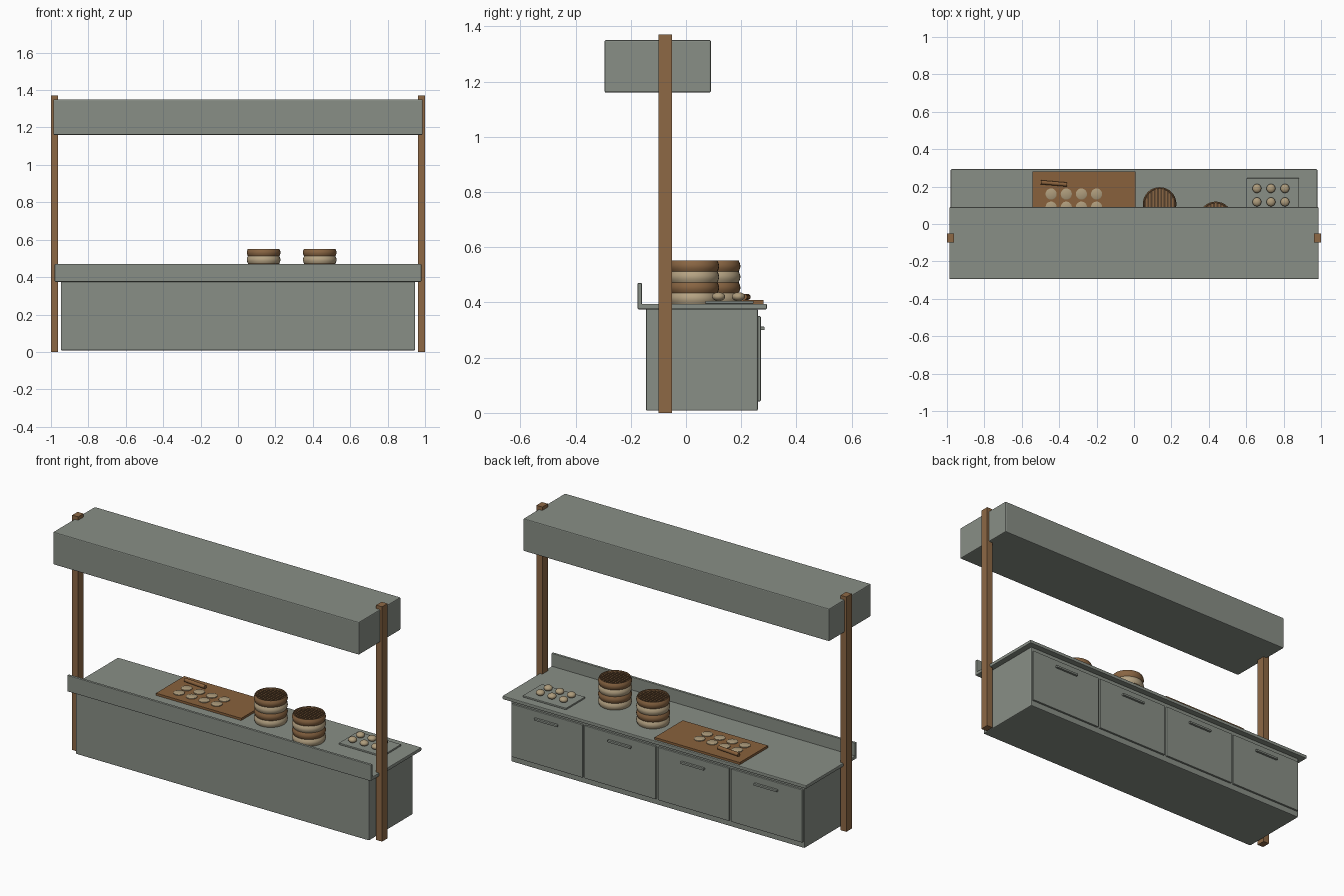
import bpy, bmesh, math
from mathutils import Matrix

if "Cube" in bpy.data.objects:
    bpy.data.objects.remove(bpy.data.objects["Cube"], do_unlink=True)


def material(name, r, g, b):
    m = bpy.data.materials.new(name)
    m.use_nodes = True
    m.diffuse_color = (r, g, b, 1)
    bsdf = next(n for n in m.node_tree.nodes if n.type == 'BSDF_PRINCIPLED')
    bsdf.inputs["Base Color"].default_value = (r, g, b, 1)
    return m


GREY = material("grey_metal", 0.25, 0.275, 0.24)
WOOD = material("post_wood", 0.27, 0.14, 0.06)
BOARD = material("board_wood", 0.25, 0.12, 0.045)
BROWN = material("basket_brown", 0.25, 0.13, 0.055)
CREAM = material("basket_cream", 0.47, 0.37, 0.23)
DOUGH = material("dough", 0.42, 0.33, 0.2)
DARK = material("dark_wood", 0.09, 0.05, 0.025)


def finish(bm, name, mats, smooth=False):
    bmesh.ops.recalc_face_normals(bm, faces=bm.faces)
    me = bpy.data.meshes.new(name)
    bm.to_mesh(me)
    bm.free()
    for m in mats:
        me.materials.append(m)
    ob = bpy.data.objects.new(name, me)
    bpy.context.collection.objects.link(ob)
    if smooth:
        bpy.ops.object.select_all(action='DESELECT')
        ob.select_set(True)
        bpy.context.view_layer.objects.active = ob
        bpy.ops.object.shade_smooth_by_angle(angle=math.radians(40))
    return ob


def box(name, x, y, z, mat, bevel=0.0):
    """Box from (min, max) ranges, with optional softened edges."""
    bm = bmesh.new()
    spans = [b - a for a, b in (x, y, z)]
    mids = [(a + b) / 2 for a, b in (x, y, z)]
    bmesh.ops.create_cube(bm, size=1, matrix=Matrix.Translation(mids) @ Matrix.Diagonal((*spans, 1)))
    ob = finish(bm, name, [mat])
    if bevel:
        mod = ob.modifiers.new("Bevel", 'BEVEL')
        mod.width, mod.segments = bevel, 2
    return ob


def lathe(name, profile, centre, mats, pick=None, steps=32):
    """Turn an (r, z) profile round a vertical axis; pick(z) chooses the colour."""
    bm = bmesh.new()
    verts = [bm.verts.new((r, 0, z)) for r, z in profile]
    edges = [bm.edges.new(p) for p in zip(verts, verts[1:])]
    bmesh.ops.spin(bm, geom=verts + edges, cent=(0, 0, 0), axis=(0, 0, 1),
                   angle=math.tau, steps=steps)
    bmesh.ops.remove_doubles(bm, verts=bm.verts, dist=0.0005)
    if pick:
        for f in bm.faces:
            f.material_index = pick(f.calc_center_median().z)
    bmesh.ops.translate(bm, verts=bm.verts, vec=centre)
    return finish(bm, name, mats, True)


# Counter: cabinet, worktop and upstand along the customer side
TOP = 0.395
box("cabinet", (-0.947, 0.947), (-0.145, 0.26), (0.008, 0.377), GREY, 0.005)
box("worktop", (-0.98, 0.98), (-0.175, 0.293), (0.375, TOP), GREY, 0.004)
box("upstand", (-0.98, 0.98), (-0.175, -0.16), (0.378, 0.47), GREY, 0.002)

# Cabinet doors with bar handles
for i in range(4):
    cx = (i - 1.5) * 0.473
    box(f"door_{i + 1}", (cx - 0.23, cx + 0.23), (0.255, 0.271), (0.042, 0.35), GREY, 0.003)
    box(f"handle_{i + 1}", (cx - 0.075, cx + 0.075), (0.27, 0.284), (0.3, 0.312), GREY, 0.002)

# Posts and canopy
for side, s in (("left", 1), ("right", -1)):
    box(f"{side}_post", sorted((s * 0.962, s)), (-0.1, -0.05), (0, 1.37), WOOD)
box("canopy", (-0.987, 0.987), (-0.295, 0.09), (1.16, 1.35), GREY, 0.005)

# Pastry board with rolled rounds and a rolling pin
BOARD_TOP = TOP + 0.013
box("pastry_board", (-0.543, 0.007), (0.02, 0.28), (TOP, BOARD_TOP), BOARD)
for row, y in enumerate((0.16, 0.09)):
    for col in range(4):
        lathe(f"dough_round_{row * 4 + col + 1}",
              [(0.03, 0), (0.03, 0.004), (0.026, 0.006), (0, 0.006)],
              (-0.443 + col * 0.081, y, BOARD_TOP), [DOUGH], steps=20)
pin = lathe("rolling_pin", [(0, -0.07), (0.011, -0.07), (0.011, 0.07), (0, 0.07)],
            (0, 0, 0), [BOARD], steps=16)
pin.rotation_euler = (0, math.pi / 2, math.radians(-5))
pin.location = (-0.428, 0.217, BOARD_TOP + 0.012)

# Stacked steamer baskets with slatted tops
R, TIER, TIERS = 0.09, 0.039, 4
for n, (cx, cy) in enumerate(((0.137, 0.107), (0.437, 0.03)), 1):
    profile = []
    for t in range(TIERS):
        for k in range(7):
            a = math.pi * k / 6
            profile.append((R - 0.006 + 0.006 * math.sin(a), (t + k / 6) * TIER))
    height = TIERS * TIER
    profile += [(R - 0.01, height), (R - 0.01, height - 0.012), (0, height - 0.012)]

    def pick(z, h=height):
        return 2 if abs(z - h + 0.012) < 0.0001 else int(min(z, h - 0.001) / TIER) % 2

    lathe(f"steamer_stack_{n}", profile, (cx, cy, TOP), [CREAM, BROWN, DARK], pick)
    for i in range(-4, 5):
        x = i * 0.0175
        half = math.sqrt((R - 0.01) ** 2 - (abs(x) + 0.004) ** 2)
        box(f"steamer_{n}_slat_{i + 5}", (cx + x - 0.004, cx + x + 0.004),
            (cy - half, cy + half), (TOP + height - 0.013, TOP + height - 0.006), BROWN)

# Tray of buns
box("bun_tray", (0.602, 0.882), (0.07, 0.245), (TOP, TOP + 0.01), GREY, 0.002)
for row, y in enumerate((0.19, 0.118)):
    for col in range(3):
        arc = [(0.024 * math.sin(a), 0.016 * (1 - math.cos(a)))
               for a in (math.pi * k / 10 for k in range(11))]
        lathe(f"bun_{row * 3 + col + 1}", arc,
              (0.657 + col * 0.075, y, TOP + 0.01), [DOUGH], steps=20)
